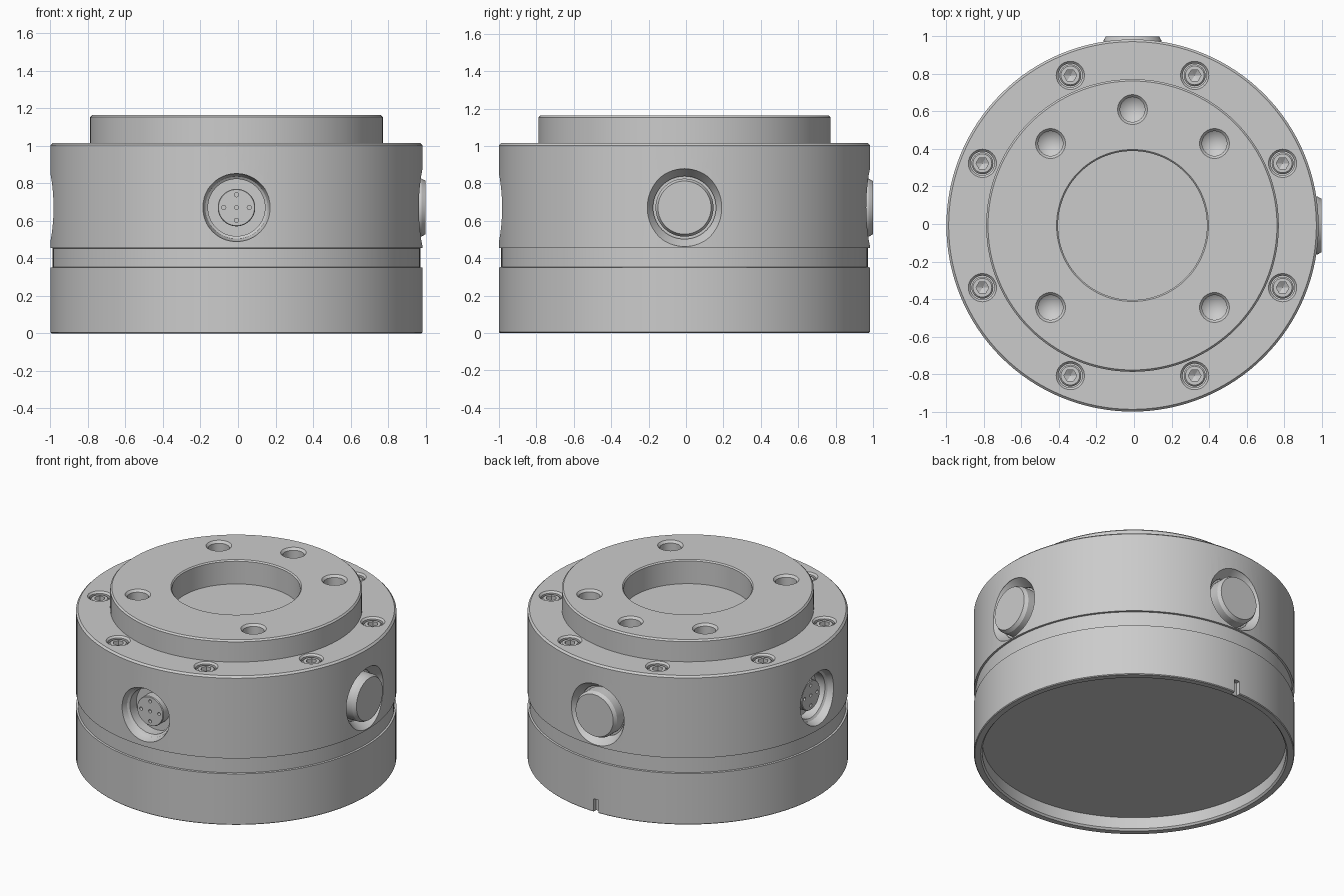
import bpy, bmesh
from math import pi, cos, sin, radians
from mathutils import Matrix

if "Cube" in bpy.data.objects:
    bpy.data.objects.remove(bpy.data.objects["Cube"])

AXIS = (-0.008, -0.008, 0)   # plugs stick out on +x and +y, so the axis is off centre
R = 0.992
PORT_Z = 0.67


def lathe(bm, profile, mat=Matrix(), seg=48, phase=0.0):
    """Revolve (radius, height) points, running axis to axis, about local z."""
    rings = []
    for r, z in profile:
        n = 1 if r == 0 else seg
        rings.append([bm.verts.new(mat @ Matrix.Translation((
            r * cos(2 * pi * i / seg + phase), r * sin(2 * pi * i / seg + phase), z)).translation)
            for i in range(n)])
    faces = []
    for a, b in zip(rings, rings[1:]):
        if len(a) == 1 and len(b) == 1:
            continue
        # flat caps become a single face
        if len(a) == 1 or len(b) == 1:
            ring, tip = (b, a[0]) if len(a) == 1 else (a, b[0])
            rim = sum((v.co for v in ring), ring[0].co * 0) / seg
            if (rim - tip.co).length < 1e-5:
                bm.verts.remove(tip)
                faces.append(bm.faces.new(ring))
                continue
        for i in range(seg):
            j = (i + 1) % seg
            if len(a) == 1:
                faces.append(bm.faces.new((a[0], b[j], b[i])))
            elif len(b) == 1:
                faces.append(bm.faces.new((a[i], a[j], b[0])))
            else:
                faces.append(bm.faces.new((a[i], a[j], b[j], b[i])))
    bmesh.ops.recalc_face_normals(bm, faces=faces)


def make(name, bm):
    mesh = bpy.data.meshes.new(name)
    bm.to_mesh(mesh)
    bm.free()
    obj = bpy.data.objects.new(name, mesh)
    bpy.context.collection.objects.link(obj)
    obj.location = AXIS
    return obj


def activate(obj):
    bpy.ops.object.select_all(action='DESELECT')
    obj.select_set(True)
    bpy.context.view_layer.objects.active = obj


def cut(obj, cutter):
    cutter.hide_render = True
    mod = obj.modifiers.new("cut", 'BOOLEAN')
    mod.operation, mod.solver, mod.object = 'DIFFERENCE', 'EXACT', cutter
    activate(obj)
    bpy.ops.object.modifier_apply(modifier=mod.name)
    bpy.data.objects.remove(cutter)


def smooth(obj):
    activate(obj)
    bpy.ops.object.shade_smooth_by_angle(angle=radians(25))


def radial(deg):
    """Local z points outwards from the housing wall at port height."""
    return (Matrix.Translation((0, 0, PORT_Z)) @ Matrix.Rotation(radians(deg), 4, 'Z')
            @ Matrix.Rotation(pi / 2, 4, 'Y'))


def around(radius, deg, z=0):
    a = radians(deg)
    return Matrix.Translation((radius * cos(a), radius * sin(a), z))


SCREWS = [around(0.866, 22.5 + 45 * i) for i in range(8)]
PLUGS = [radial(0), radial(90)]
SOCKETS = [radial(180), radial(270)]

# housing: bottom recess, wall with shallow band, raised flange, centre pocket
bm = bmesh.new()
lathe(bm, [(0, 0.09), (0.94, 0.09), (0.94, 0.012), (0.95, 0), (R - 0.005, 0), (R, 0.005),
           (R, 0.35), (R - 0.012, 0.352), (R - 0.012, 0.453), (R, 0.455),
           (R, 1.003), (R - 0.012, 1.015), (0.78, 1.015), (0.78, 1.153), (0.77, 1.163),
           (0.405, 1.163), (0.397, 1.155), (0.397, 1.0), (0, 1.0)], seg=128)
housing = make("housing", bm)

# all holes in the housing
bm = bmesh.new()
for deg in (45, 90, 135, 225, 315):      # flange bolt holes with drill-point bottoms
    lathe(bm, [(0, 0.92), (0.066, 0.97), (0.066, 1.148), (0.084, 1.168), (0, 1.168)],
          around(0.618, deg), 40)
for m in SCREWS:                         # counterbores
    lathe(bm, [(0, 0.92), (0.064, 0.92), (0.064, 1.003), (0.08, 1.02), (0, 1.02)], m, 40)
for m in PLUGS:                          # flared plug recesses
    lathe(bm, [(0, 0.91), (0.168, 0.91), (0.168, 0.925), (0.208, 0.985), (0.208, 1.1), (0, 1.1)], m, 64)
for m in SOCKETS:                        # connector recesses
    lathe(bm, [(0, 0.86), (0.152, 0.86), (0.152, 0.93), (0.166, 0.94), (0.181, 0.98),
               (0.181, 1.1), (0, 1.1)], m, 64)
# index notch in the back of the bottom rim
bmesh.ops.create_cube(bm, size=1, matrix=Matrix.Translation((0, 0.99, 0.03))
                      @ Matrix.Diagonal((0.04, 0.06, 0.12, 1)))
cut(housing, make("hole_cutter", bm))
smooth(housing)

# cap screws with hex sockets
bm, hexes = bmesh.new(), bmesh.new()
for m in SCREWS:
    lathe(bm, [(0, 0.915), (0.058, 0.915), (0.058, 0.992), (0.05, 1.0), (0, 1.0)], m, 32)
    lathe(hexes, [(0, 0.94), (0.034, 0.96), (0.034, 1.05), (0, 1.05)], m, 6)
screws = make("cap_screws", bm)
cut(screws, make("hex_cutter", hexes))
smooth(screws)

# round blanking plugs, right and back
bm = bmesh.new()
for m in PLUGS:
    lathe(bm, [(0, 0.9), (0.155, 0.9), (0.155, 0.985), (0.142, 1.008), (0, 1.008)], m, 64)
smooth(make("blanking_plugs", bm))

# five-pin connectors, front and left
bm, pins = bmesh.new(), bmesh.new()
for m in SOCKETS:
    lathe(bm, [(0, 0.85), (0.1, 0.85), (0.1, 0.925), (0.096, 0.93), (0, 0.93)], m, 48)
    for x, y in ((0, 0), (0.068, 0), (-0.068, 0), (0, 0.068), (0, -0.068)):
        lathe(pins, [(0, 0.9), (0.011, 0.9), (0.011, 0.95), (0, 0.95)],
              m @ Matrix.Translation((x, y, 0)), 16)
connectors = make("connector_inserts", bm)
cut(connectors, make("pin_hole_cutter", pins))
smooth(connectors)
